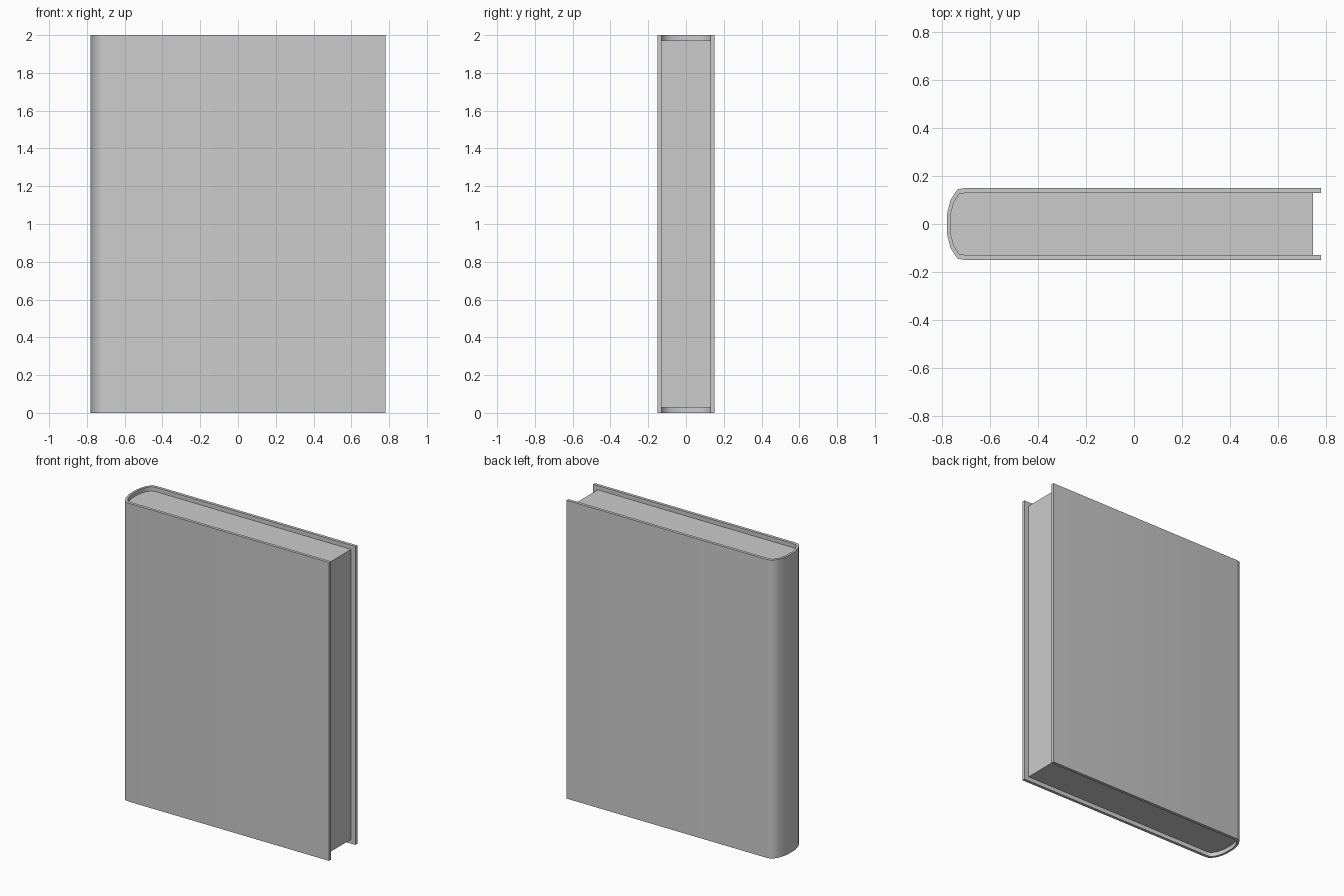
import bpy, bmesh, math

if "Cube" in bpy.data.objects:
    bpy.data.objects.remove(bpy.data.objects["Cube"])

def mirrored(half):
    """Complete a profile given for y > 0, running fore edge to spine."""
    return half + [(x, -y) for x, y in reversed(half)]

# Spine curves, from the fore edge round to the middle of the spine
outer = mirrored([(0.78, 0.15), (-0.705, 0.15), (-0.737, 0.144), (-0.765, 0.10), (-0.78, 0.042)])
inner = mirrored([(0.78, 0.13), (-0.70, 0.13), (-0.73, 0.124), (-0.752, 0.088), (-0.765, 0.038)])
pages = mirrored([(0.747, 0.13)] + inner[1:5])

def extrude_profile(name, polygons, z0, z1):
    """Extrude flat polygons that share corners into one solid."""
    bm = bmesh.new()
    for poly in polygons:
        bm.faces.new([bm.verts.new((x, y, z0)) for x, y in poly])
    bmesh.ops.remove_doubles(bm, verts=bm.verts[:], dist=1e-5)
    res = bmesh.ops.extrude_face_region(bm, geom=bm.faces[:], use_keep_orig=True)
    top = [v for v in res["geom"] if isinstance(v, bmesh.types.BMVert)]
    bmesh.ops.translate(bm, verts=top, vec=(0, 0, z1 - z0))
    bmesh.ops.recalc_face_normals(bm, faces=bm.faces[:])
    mesh = bpy.data.meshes.new(name)
    bm.to_mesh(mesh)
    bm.free()
    obj = bpy.data.objects.new(name, mesh)
    bpy.context.collection.objects.link(obj)
    bpy.ops.object.select_all(action='DESELECT')
    obj.select_set(True)
    bpy.context.view_layer.objects.active = obj
    bpy.ops.object.shade_smooth_by_angle(angle=math.radians(60))
    return obj

# Cover: two boards joined by the rounded spine, as a strip of quads
strip = [(outer[i], outer[i + 1], inner[i + 1], inner[i]) for i in range(len(outer) - 1)]
extrude_profile("cover", strip, 0.0, 2.0)

# Page block: set back from the cover at head, tail and fore edge
extrude_profile("page_block", [pages], 0.028, 1.972)
